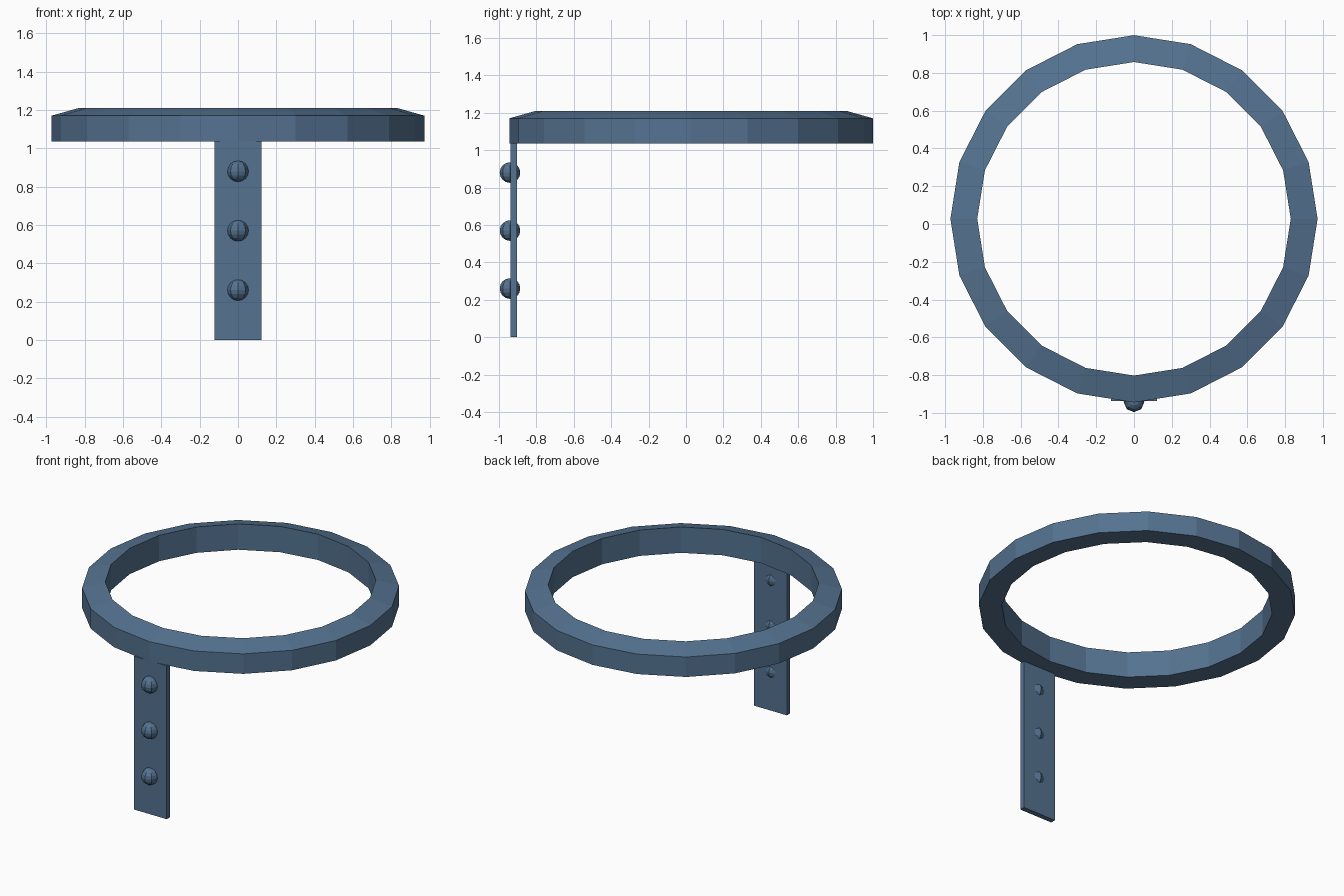
import bpy, bmesh, math

if "Cube" in bpy.data.objects:
    bpy.data.objects.remove(bpy.data.objects["Cube"])

blue = bpy.data.materials.new("steel blue")
blue.diffuse_color = (0.09, 0.17, 0.28, 1)
blue.use_nodes = True
blue.node_tree.nodes["Principled BSDF"].inputs["Base Color"].default_value = blue.diffuse_color


def finish(name, bm):
    bmesh.ops.recalc_face_normals(bm, faces=bm.faces[:])
    mesh = bpy.data.meshes.new(name)
    bm.to_mesh(mesh)
    bm.free()
    mesh.materials.append(blue)
    obj = bpy.data.objects.new(name, mesh)
    bpy.context.collection.objects.link(obj)
    return obj


# Hoop: a sloped-top profile (radius, height) swept around 20 sides
SIDES, CENTRE_Y = 20, 0.0275
profile = [(0.972, 1.035), (0.972, 1.17), (0.83, 1.21), (0.83, 1.035)]
bm = bmesh.new()
loops = []
for i in range(SIDES):
    a = 2 * math.pi * i / SIDES
    loops.append([bm.verts.new((r * math.cos(a), CENTRE_Y + r * math.sin(a), z))
                  for r, z in profile])
for i in range(SIDES):
    here, after = loops[i], loops[(i + 1) % SIDES]
    for j in range(4):
        k = (j + 1) % 4
        bm.faces.new((here[j], after[j], after[k], here[k]))
finish("hoop", bm)

# Hanging strap: thin plate under the front of the hoop
bm = bmesh.new()
bmesh.ops.create_cube(bm, size=1)
bmesh.ops.scale(bm, vec=(0.246, 0.035, 1.037), verts=bm.verts[:])
bmesh.ops.translate(bm, vec=(0, -0.92, 0.5185), verts=bm.verts[:])
finish("strap", bm)

# Three faceted studs set through the strap
for n, z in enumerate((0.26, 0.57, 0.88)):
    bm = bmesh.new()
    bmesh.ops.create_uvsphere(bm, u_segments=8, v_segments=8, radius=0.055)
    bmesh.ops.translate(bm, vec=(0, -0.941, z), verts=bm.verts[:])
    finish(f"stud_{n + 1}", bm)
